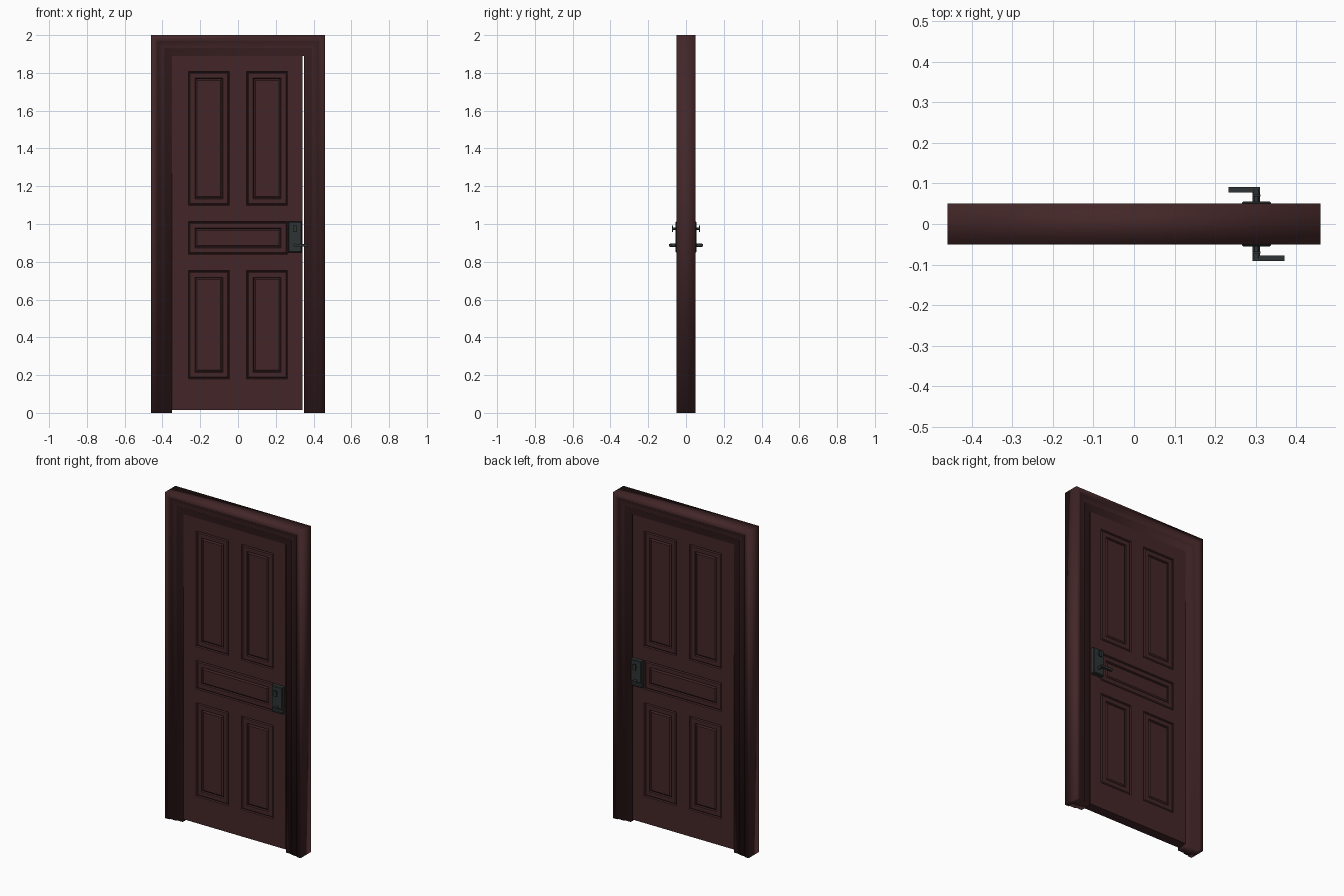
import bpy, bmesh, math
from mathutils import Matrix, Vector

if "Cube" in bpy.data.objects:
    bpy.data.objects.remove(bpy.data.objects["Cube"])


def material(name, rgb):
    m = bpy.data.materials.new(name)
    m.diffuse_color = (*rgb, 1)
    m.use_nodes = True
    m.node_tree.nodes["Principled BSDF"].inputs["Base Color"].default_value = m.diffuse_color
    return m


WOOD = material("dark_red_wood", (0.056, 0.0195, 0.021))
METAL = material("dark_metal", (0.028, 0.033, 0.033))


def finish(bm, name, mat):
    bmesh.ops.recalc_face_normals(bm, faces=bm.faces)
    me = bpy.data.meshes.new(name)
    bm.to_mesh(me)
    bm.free()
    me.materials.append(mat)
    ob = bpy.data.objects.new(name, me)
    bpy.context.collection.objects.link(ob)
    return ob


def add_box(bm, lo, hi):
    lo, hi = Vector(lo), Vector(hi)
    mat = Matrix.Translation((lo + hi) / 2) @ Matrix.Diagonal((*(hi - lo), 1))
    return bmesh.ops.create_cube(bm, size=1, matrix=mat)["verts"]


def add_rod(bm, x, z, y0, y1, r):
    mat = Matrix.Translation((x, (y0 + y1) / 2, z)) @ Matrix.Rotation(math.pi / 2, 4, 'X')
    bmesh.ops.create_cone(bm, cap_ends=True, segments=12, radius1=r, radius2=r,
                          depth=abs(y1 - y0), matrix=mat)


# door frame: stepped profile (inset, y) swept around a mitred arch
half = [(0, 0.05), (0.028, 0.05), (0.034, 0.043), (0.066, 0.043), (0.072, 0.036), (0.11, 0.036)]
profile = half + [(d, -y) for d, y in reversed(half)]
bm = bmesh.new()
rings = []
for sx, top in ((-1, 0), (-1, 1), (1, 1), (1, 0)):
    rings.append([bm.verts.new((sx * (0.46 - d), y, (2 - d) * top)) for d, y in profile])
n = len(profile)
for a, b in zip(rings, rings[1:]):
    for i in range(n):
        j = (i + 1) % n
        bm.faces.new((a[i], a[j], b[j], b[i]))
bm.faces.new(rings[0])
bm.faces.new(rings[-1])
frame = finish(bm, "door_frame", WOOD)
for p in frame.data.polygons:
    p.use_smooth = True

# door leaf: slab cut into a grid, panels inset on both sides
bm = bmesh.new()
add_box(bm, (-0.352, -0.03, 0.015), (0.342, 0.03, 1.892))
panels = [(-0.263, -0.045, 1.098, 1.807), (0.045, 0.263, 1.098, 1.807),
          (-0.263, 0.263, 0.838, 1.013),
          (-0.263, -0.045, 0.18, 0.753), (0.045, 0.263, 0.18, 0.753)]
cuts = [((x, 0, 0), (1, 0, 0)) for x in (-0.263, -0.045, 0.045, 0.263)]
cuts += [((0, 0, z), (0, 0, 1)) for z in (0.18, 0.753, 0.838, 1.013, 1.098, 1.807)]
for co, no in cuts:
    bmesh.ops.bisect_plane(bm, geom=bm.verts[:] + bm.edges[:] + bm.faces[:],
                           plane_co=co, plane_no=no)
bm.normal_update()
picked = []
for f in bm.faces:
    c = f.calc_center_median()
    if abs(f.normal.y) > 0.9 and any(a < c.x < b and l < c.z < h for a, b, l, h in panels):
        picked.append(f)
# groove, raised border, second groove, raised field
for t, d in ((0.004, -0.007), (0.006, 0.005), (0.025, 0), (0.004, -0.007), (0.008, 0.006)):
    bmesh.ops.inset_region(bm, faces=picked, thickness=t, depth=d, use_even_offset=True)
finish(bm, "door_leaf", WOOD)

# handle sets: the back one is the front one turned half round
PX = 0.302
for side, ang in (("front", 0), ("back", math.pi)):
    turn = (Matrix.Translation((PX, 0, 0)) @ Matrix.Rotation(ang, 4, 'Z')
            @ Matrix.Translation((-PX, 0, 0)))
    # back plate with chamfered rim
    plate = bmesh.new()
    add_box(plate, (0.266, -0.056, 0.85), (0.338, -0.03, 1.012))
    rim = [e for e in plate.edges if all(v.co.y < -0.05 for v in e.verts)]
    bmesh.ops.bevel(plate, geom=rim, offset=0.004, segments=1, affect='EDGES')
    # lever on a round stem
    lever = bmesh.new()
    add_rod(lever, PX, 0.887, -0.05, -0.085, 0.009)
    add_box(lever, (0.293, -0.091, 0.88), (0.371, -0.078, 0.894))
    # thumb turn of the lock
    lock = bmesh.new()
    add_rod(lock, PX, 0.975, -0.05, -0.07, 0.006)
    add_box(lock, (0.292, -0.073, 0.957), (0.312, -0.068, 0.993))
    for part, name in ((plate, "plate"), (lever, "lever"), (lock, "thumb_turn")):
        bmesh.ops.transform(part, matrix=turn, verts=part.verts)
        finish(part, f"{side}_handle_{name}", METAL)
